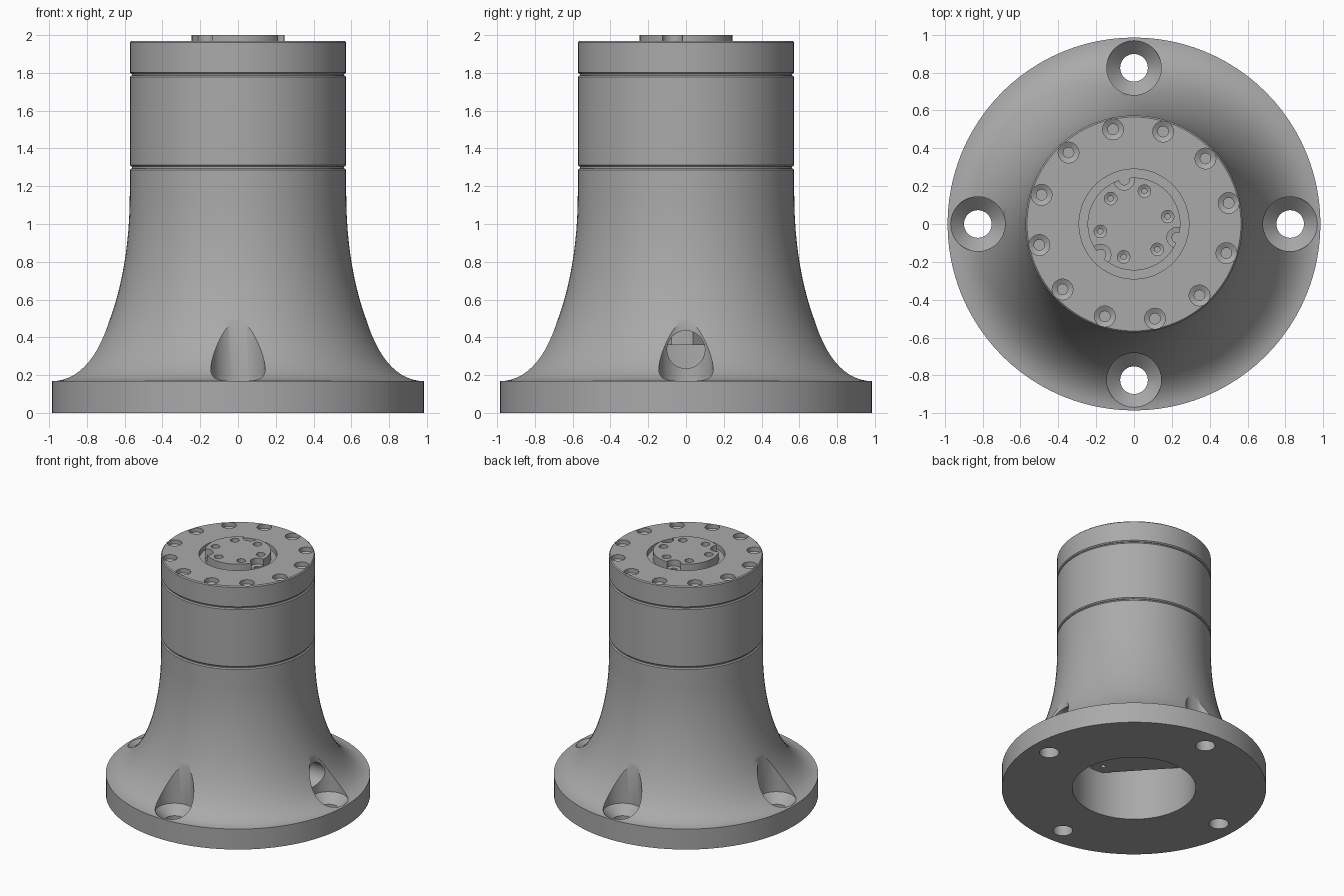
import bpy, bmesh
from math import sin, cos, pi, radians
from mathutils import Matrix

cube = bpy.data.objects.get("Cube")
if cube:
    bpy.data.objects.remove(cube, do_unlink=True)

grey = bpy.data.materials.new("plain grey")
grey.use_nodes = True
grey.diffuse_color = (0.4, 0.4, 0.4, 1)
grey.node_tree.nodes["Principled BSDF"].inputs["Base Color"].default_value = (0.4, 0.4, 0.4, 1)

TURN = radians(12.5)      # angular offset of all bolt patterns


def lathe(name, profile, steps=96, matrix=Matrix()):
    """Revolve a closed (radius, height) profile about z."""
    bm = bmesh.new()
    verts = [bm.verts.new((r, 0, z)) for r, z in profile]
    edges = [bm.edges.new((v, verts[i - 1])) for i, v in enumerate(verts)]
    bmesh.ops.spin(bm, geom=verts + edges, cent=(0, 0, 0), axis=(0, 0, 1),
                   angle=2 * pi, steps=steps, use_merge=True)
    bmesh.ops.remove_doubles(bm, verts=bm.verts, dist=1e-5)
    loose = [e for e in bm.edges if not e.link_faces]
    bmesh.ops.delete(bm, geom=loose, context='EDGES')
    bmesh.ops.recalc_face_normals(bm, faces=bm.faces)
    bm.transform(matrix)
    mesh = bpy.data.meshes.new(name)
    bm.to_mesh(mesh)
    bm.free()
    mesh.materials.append(grey)
    obj = bpy.data.objects.new(name, mesh)
    bpy.context.collection.objects.link(obj)
    return obj


def combine(obj, tool, operation='DIFFERENCE'):
    """Apply a boolean and throw the tool away."""
    mod = obj.modifiers.new("cut", 'BOOLEAN')
    mod.operation, mod.object, mod.solver = operation, tool, 'EXACT'
    bpy.context.view_layer.objects.active = obj
    bpy.ops.object.modifier_apply(modifier=mod.name)
    bpy.data.objects.remove(tool, do_unlink=True)


def drill_ring(obj, profile, radius, count, start, steps=24):
    """Cut a ring of equal revolved holes."""
    for i in range(count):
        a = start + 2 * pi * i / count
        place = Matrix.Translation((radius * cos(a), radius * sin(a), 0))
        combine(obj, lathe("hole_cutter", profile, steps, place))


def stepped_hole(outer, inner, top, shelf, cone, bottom):
    return [(0, bottom), (inner, bottom), (inner, cone), (outer, shelf), (outer, top), (0, top)]


# Flared base: flange, elliptical sweep up to a straight neck, open bore below
R, RIM, FLANGE, NECK, BORE = 0.573, 0.985, 0.168, 1.155, 0.46
sweep = [(RIM - (RIM - R) * cos(t), NECK - (NECK - FLANGE) * sin(t))
         for t in [pi / 2 * (1 - i / 24) for i in range(25)]]
base = lathe("flared_base", [(BORE, 0), (RIM, 0)] + sweep +
             [(R, 1.287), (R - 0.008, 1.295), (0, 1.295), (0, 1.2), (BORE, 1.2)])
drill_ring(base, stepped_hole(0.144, 0.073, 1.0, 0.17, 0.1, -0.1), 0.825, 4, 0, 48)

# Cable opening through the wall on one side
side = Matrix.Translation((0, 0, 0.335)) @ Matrix.Rotation(pi / 2, 4, 'Y')
combine(base, lathe("cable_cutter", [(0, 0.3), (0.1, 0.3), (0.1, 1), (0, 1)], 48, side))

# Motor block in the bore: round body with four flats
motor = lathe("motor_block", [(0, 0.36), (BORE - 0.003, 0.36), (BORE - 0.003, 1.2), (0, 1.2)])
for i in range(4):
    flat = (Matrix.Rotation(TURN + radians(30) + i * pi / 2, 4, 'Z')
            @ Matrix.Translation((0.86, 0, 0.8)))
    bpy.ops.mesh.primitive_cube_add(size=1)
    cutter = bpy.context.object
    cutter.data.transform(flat @ Matrix.Diagonal((1, 2, 2, 1)))
    combine(motor, cutter)
drill_ring(motor, stepped_hole(0.035, 0.018, 0.41, 0.41, 0.4, 0.3)[:2] +
           [(0.018, 0.4), (0, 0.4)], 0.375, 4, TURN + radians(75))


# Housing and cap: drums with small chamfers that form the dark seams
def drum(name, low, high, extra):
    c = 0.008
    return lathe(name, [(0, low), (R - c, low), (R, low + c), (R, high - c),
                        (R - c, high)] + extra)


housing = drum("motor_housing", 1.304, 1.787, [(0, 1.787)])
cap = drum("top_cap", 1.795, 1.97, [(0.29, 1.97), (0.29, 1.93), (0, 1.93)])
drill_ring(cap, stepped_hole(0.055, 0.028, 2.1, 1.935, 1.92, 1.88), 0.512, 12, TURN)
seams = [lathe("seam_ring_" + n, [(0, z - 0.006), (R - 0.012, z - 0.006),
                                  (R - 0.012, z + 0.006), (0, z + 0.006)])
         for n, z in (("lower", 1.2995), ("upper", 1.791))]

# Output hub with threaded holes and three edge notches
hub = lathe("output_hub", [(0, 1.925), (0.245, 1.925), (0.245, 2.0), (0, 2.0)])
drill_ring(hub, stepped_hole(0.033, 0.014, 2.1, 1.955, 1.945, 1.935), 0.182, 6, TURN)
drill_ring(hub, stepped_hole(0.055, 0.028, 2.1, 1.95, 1.945, 1.935), 0.24, 3,
           TURN + radians(90))

# Smooth round walls, keep the edges sharp
bpy.ops.object.select_all(action='DESELECT')
for part in [base, motor, housing, cap, hub] + seams:
    part.select_set(True)
    bpy.context.view_layer.objects.active = part
bpy.ops.object.shade_smooth_by_angle(angle=radians(30))
